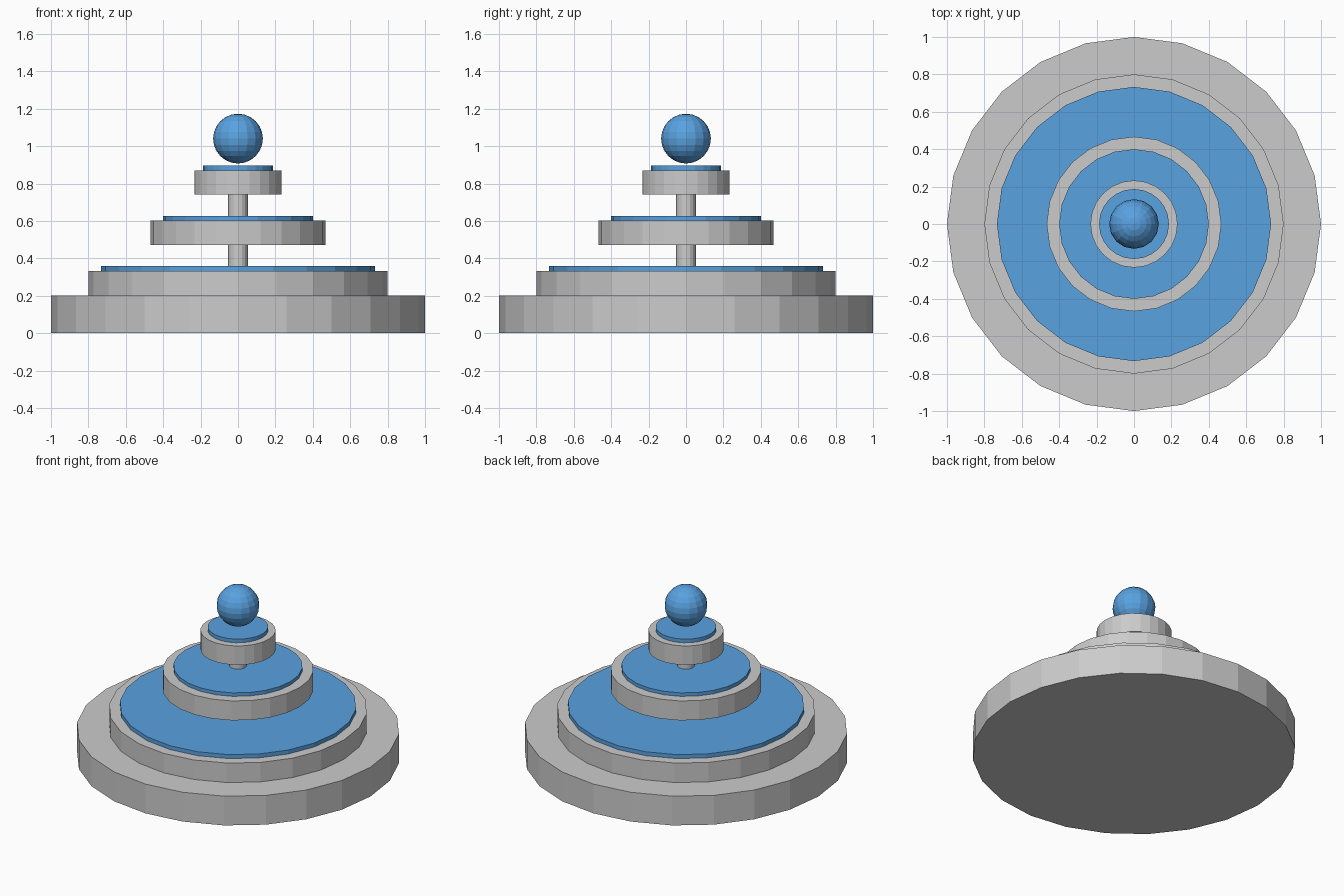
import bpy
import math

if "Cube" in bpy.data.objects:
    bpy.data.objects.remove(bpy.data.objects["Cube"])

# Shared water colour
water = bpy.data.materials.new("water_blue")
water.diffuse_color = (0.10, 0.36, 0.75, 1)
water.use_nodes = True
water.node_tree.nodes["Principled BSDF"].inputs["Base Color"].default_value = water.diffuse_color


def disc(name, radius, z0, z1, sides=24, mat=None):
    bpy.ops.mesh.primitive_cylinder_add(vertices=sides, radius=radius, depth=z1 - z0,
                                        location=(0, 0, (z0 + z1) / 2))
    ob = bpy.context.object
    ob.name = name
    if mat:
        ob.data.materials.append(mat)
    return ob


# Ground plinth
disc("base", 1.0, 0, 0.2)

# Three tiers: basin with a raised water disc on top
tiers = [
    ("lower", 0.80, 0.733, 0.20, 0.333, 0.36),
    ("middle", 0.467, 0.40, 0.47, 0.603, 0.627),
    ("upper", 0.233, 0.187, 0.74, 0.87, 0.895),
]
for name, r_basin, r_water, z0, z1, z_water in tiers:
    disc(name + "_basin", r_basin, z0, z1)
    disc(name + "_water", r_water, z1, z_water, mat=water)

# Columns between the tiers
disc("lower_column", 0.053, 0.333, 0.47, sides=16)
disc("upper_column", 0.053, 0.603, 0.74, sides=16)

# Water ball on top
bpy.ops.mesh.primitive_uv_sphere_add(segments=16, ring_count=12, radius=0.133,
                                     location=(0, 0, 1.04))
ball = bpy.context.object
ball.name = "top_ball"
ball.data.materials.append(water)
